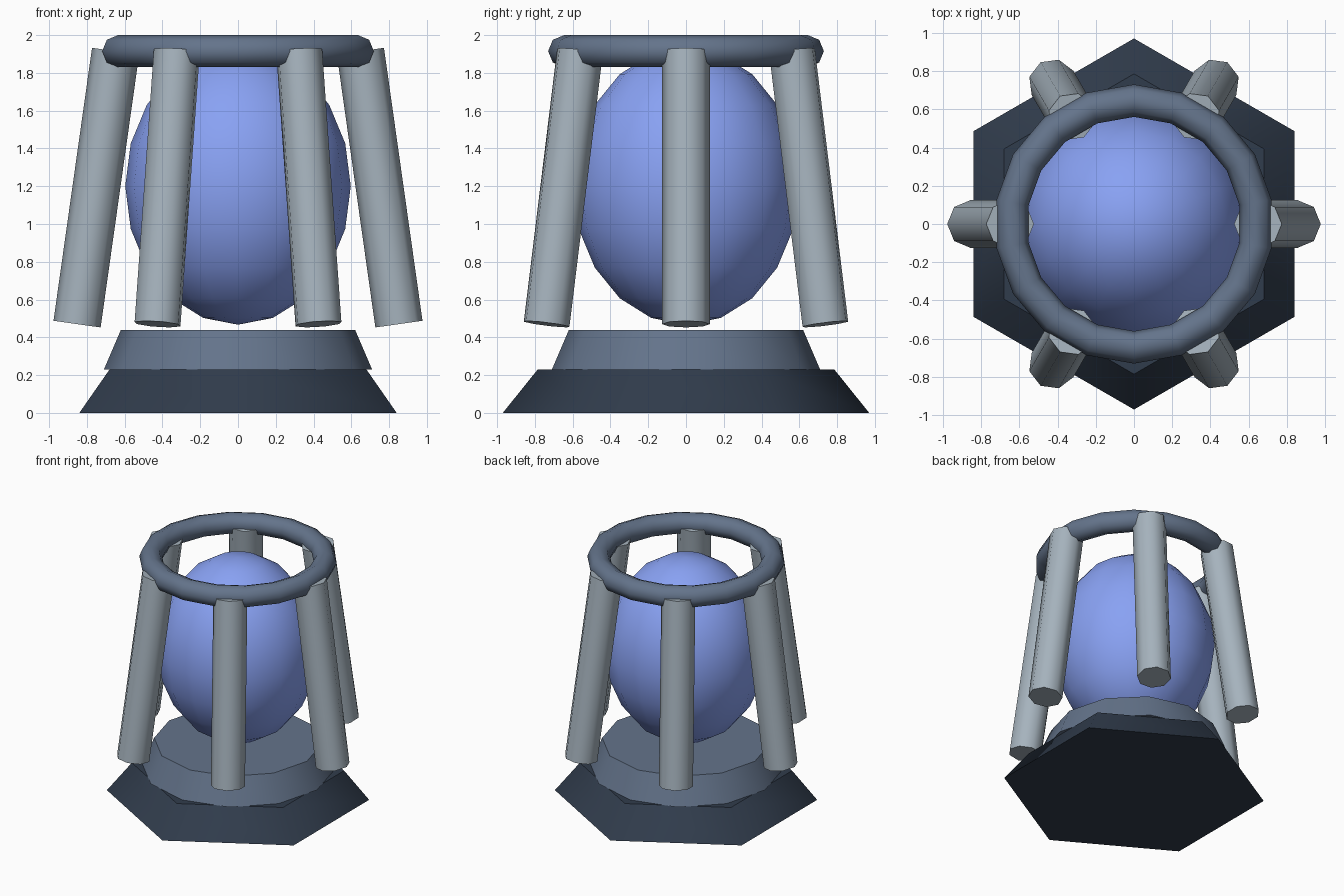
import bpy
from math import radians, cos, sin, pi
from mathutils import Vector

if "Cube" in bpy.data.objects:
    bpy.data.objects.remove(bpy.data.objects["Cube"])


def material(name, rgb):
    m = bpy.data.materials.new(name)
    m.diffuse_color = (*rgb, 1)
    m.use_nodes = True
    m.node_tree.nodes["Principled BSDF"].inputs["Base Color"].default_value = m.diffuse_color
    return m


DARK = material("dark_slate", (0.030, 0.045, 0.072))
SLATE = material("slate", (0.127, 0.174, 0.258))
STEEL = material("pale_steel", (0.38, 0.45, 0.51))
BLUE = material("soft_blue", (0.25, 0.36, 0.90))


def finish(name, mat, angle=50):
    """Name, colour and shade the newly made object."""
    ob = bpy.context.object
    ob.name = ob.data.name = name
    ob.data.materials.append(mat)
    bpy.ops.object.shade_smooth_by_angle(angle=radians(angle))
    return ob


def frustum(name, sides, r1, r2, z1, z2, mat):
    bpy.ops.mesh.primitive_cone_add(vertices=sides, radius1=r1, radius2=r2,
                                    depth=z2 - z1, location=(0, 0, (z1 + z2) / 2))
    return finish(name, mat)


# Stepped base: hexagonal foot with a twelve-sided plinth
frustum("base_foot", 6, 0.97, 0.785, 0, 0.23, DARK)
frustum("base_plinth", 12, 0.71, 0.62, 0.23, 0.44, SLATE)

# Egg-shaped core
bpy.ops.mesh.primitive_uv_sphere_add(segments=16, ring_count=10, radius=1,
                                     location=(0, 0, 1.2))
bpy.context.object.scale = (0.597, 0.597, 0.733)
bpy.ops.object.transform_apply(location=False, rotation=False, scale=True)
finish("core", BLUE)

# Top ring
bpy.ops.mesh.primitive_torus_add(major_segments=18, minor_segments=8,
                                 major_radius=0.645, minor_radius=0.085,
                                 location=(0, 0, 1.915), rotation=(0, 0, pi / 2))
finish("top_ring", SLATE)

# Six leaning bars that run from the ring outwards and down
low, high = Vector((0.852, 0, 0.47)), Vector((0.648, 0, 1.915))
axis, mid = high - low, (low + high) / 2
lean = -Vector((0, 0, 1)).angle(axis)
for i in range(6):
    a = i * pi / 3
    bpy.ops.mesh.primitive_cylinder_add(
        vertices=8, radius=0.126, depth=axis.length,
        location=(mid.x * cos(a), mid.x * sin(a), mid.z), rotation=(0, lean, a))
    finish(f"bar_{i + 1}", STEEL)
